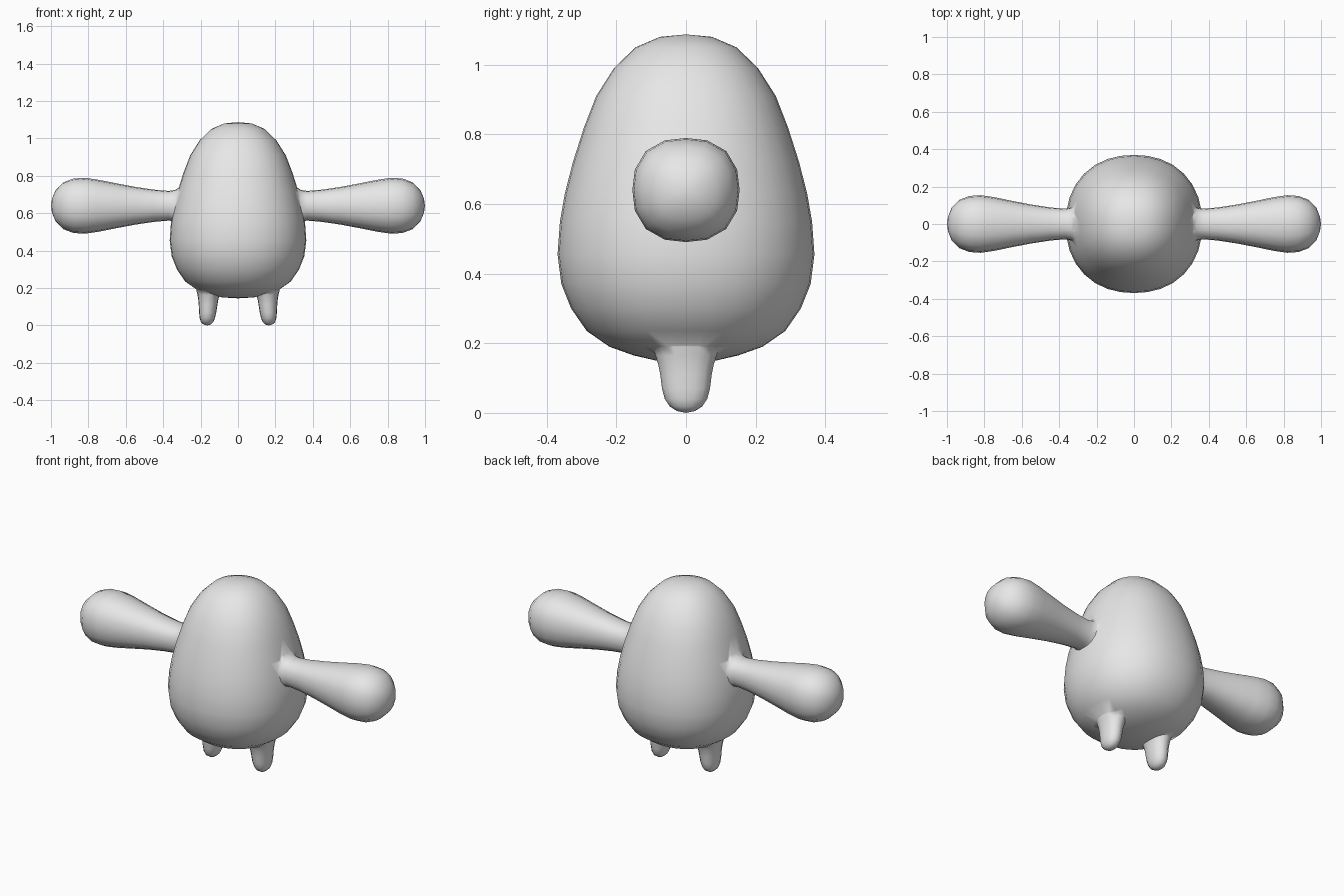
import bpy, bmesh, math
from mathutils import Vector

if "Cube" in bpy.data.objects:
    bpy.data.objects.remove(bpy.data.objects["Cube"])

grey = bpy.data.materials.new("soft grey")
grey.diffuse_color = (0.8, 0.8, 0.8, 1)
grey.use_nodes = True
grey.node_tree.nodes["Principled BSDF"].inputs["Base Color"].default_value = grey.diffuse_color


def loft(name, rings, segments, power, place):
    """Skin rounded-square rings (t, centre_u, centre_v, radius_u, radius_v); zero-radius ends are poles."""
    bm = bmesh.new()
    loops = []
    for t, cu, cv, ru, rv in rings:
        if ru == 0:
            loops.append([bm.verts.new(place(t, cu, cv))])
            continue
        loop = []
        for i in range(segments):
            a = 2 * math.pi * i / segments
            c, s = math.cos(a), math.sin(a)
            k = (abs(c) ** power + abs(s) ** power) ** (-1 / power)
            loop.append(bm.verts.new(place(t, cu + ru * c * k, cv + rv * s * k)))
        loops.append(loop)
    for a, b in zip(loops, loops[1:]):
        for i in range(segments):
            j = (i + 1) % segments
            quad = [a[i % len(a)], a[j % len(a)], b[j % len(b)], b[i % len(b)]]
            bm.faces.new(list(dict.fromkeys(quad)))
    bmesh.ops.recalc_face_normals(bm, faces=bm.faces)
    mesh = bpy.data.meshes.new(name)
    bm.to_mesh(mesh)
    bm.free()
    mesh.materials.append(grey)
    ob = bpy.data.objects.new(name, mesh)
    bpy.context.collection.objects.link(ob)
    return ob


# Egg-shaped body: height, radius
profile = [(0.145, 0), (0.15, 0.085), (0.165, 0.15), (0.19, 0.22), (0.235, 0.285),
           (0.30, 0.33), (0.37, 0.358), (0.455, 0.369), (0.55, 0.362), (0.63, 0.348),
           (0.72, 0.325), (0.82, 0.293), (0.91, 0.258), (0.99, 0.207), (1.05, 0.145),
           (1.08, 0.075), (1.087, 0)]
body = loft("body", [(z, 0, 0, r * 0.99, r) for z, r in profile], 32, 2.2,
            lambda t, u, v: Vector((u, v, t)))

# Club-shaped arms: distance from centre, radius, flared at the body
arm = [(0.24, 0), (0.24, 0.13), (0.315, 0.10), (0.335, 0.086), (0.37, 0.08), (0.45, 0.087),
       (0.55, 0.102), (0.65, 0.121), (0.75, 0.141), (0.82, 0.151), (0.88, 0.147),
       (0.935, 0.126), (0.975, 0.085), (0.994, 0.04), (1.0, 0)]
# Stubby legs: height, centre x, half width, half depth
leg = [(0.26, 0.155, 0, 0), (0.26, 0.155, 0.08, 0.11), (0.19, 0.157, 0.066, 0.097),
       (0.165, 0.157, 0.06, 0.088), (0.14, 0.159, 0.054, 0.08), (0.11, 0.16, 0.05, 0.074),
       (0.07, 0.162, 0.046, 0.069), (0.04, 0.164, 0.041, 0.061), (0.018, 0.165, 0.033, 0.046),
       (0.005, 0.165, 0.019, 0.025), (0, 0.165, 0, 0)]

limbs = []
for side, label in ((-1, "left"), (1, "right")):
    limbs.append(loft(label + "_arm", [(x, 0, 0.64, r * 1.02, r * 0.99) for x, r in arm], 16, 2.4,
                      lambda t, u, v, s=side: Vector((s * t, u, v))))
    limbs.append(loft(label + "_leg", [(z, x, 0, w, d) for z, x, w, d in leg], 16, 2.2,
                      lambda t, u, v, s=side: Vector((s * u, v, t))))

# Fuse the limbs into the body
bpy.context.view_layer.objects.active = body
for limb in limbs:
    mod = body.modifiers.new("fuse", 'BOOLEAN')
    mod.operation = 'UNION'
    mod.solver = 'EXACT'
    mod.object = limb
    bpy.ops.object.modifier_apply(modifier=mod.name)
    bpy.data.objects.remove(limb)

body.select_set(True)
bpy.ops.object.shade_smooth_by_angle(angle=math.radians(60))
